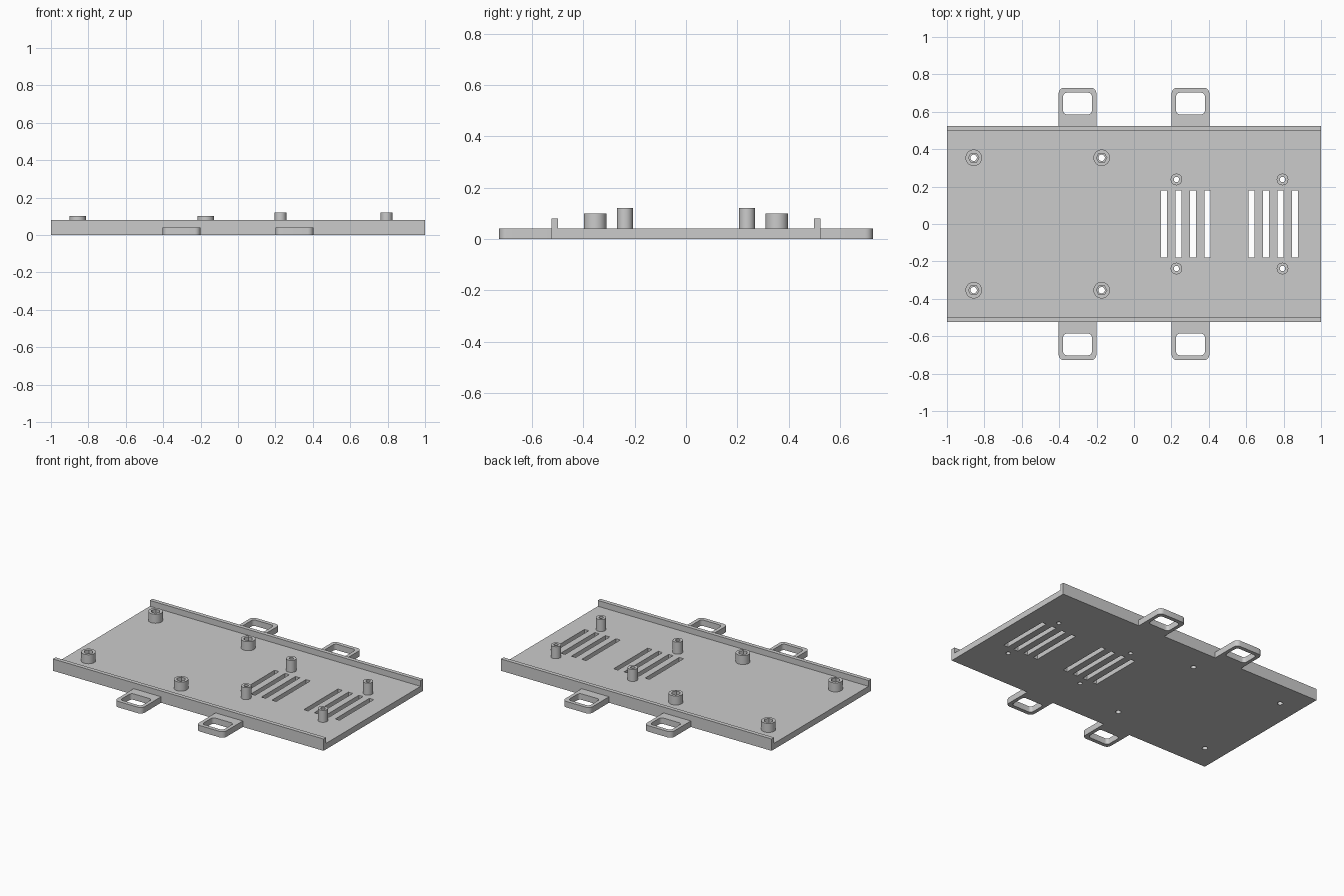
import bpy
from math import cos, sin, pi, radians

cube = bpy.data.objects.get("Cube")
if cube:
    bpy.data.objects.remove(cube, do_unlink=True)

grey = bpy.data.materials.new("plain grey")
grey.use_nodes = True
COLOUR = (0.6, 0.6, 0.6, 1)
grey.diffuse_color = COLOUR
grey.node_tree.nodes["Principled BSDF"].inputs["Base Color"].default_value = COLOUR


def circle(x, y, r, n=40):
    return [(x + r * cos(2 * pi * i / n), y + r * sin(2 * pi * i / n)) for i in range(n)]


def rect(x0, x1, y0, y1):
    return [(x0, y0), (x1, y0), (x1, y1), (x0, y1)]


def rounded(points, radii, steps=6):
    """Round right-angled corners of a counter-clockwise rectangle."""
    out = []
    signs = [(1, 1), (-1, 1), (-1, -1), (1, -1)]
    for k, ((x, y), r, (sx, sy)) in enumerate(zip(points, radii, signs)):
        if r == 0:
            out.append((x, y))
            continue
        for i in range(steps + 1):
            a = pi + k * pi / 2 + i / steps * pi / 2
            out.append((x + sx * r + r * cos(a), y + sy * r + r * sin(a)))
    return out


def slab(name, loops, z0, z1):
    """Extrude an outline, with further loops as holes, from z0 to z1."""
    curve = bpy.data.curves.new(name, "CURVE")
    curve.dimensions = "2D"
    curve.fill_mode = "BOTH"
    curve.extrude = (z1 - z0) / 2
    for loop in loops:
        spline = curve.splines.new("POLY")
        spline.points.add(len(loop) - 1)
        for p, (x, y) in zip(spline.points, loop):
            p.co = (x, y, 0, 1)
        spline.use_cyclic_u = True
    obj = bpy.data.objects.new(name, curve)
    bpy.context.collection.objects.link(obj)
    obj.location.z = (z0 + z1) / 2
    bpy.ops.object.select_all(action="DESELECT")
    obj.select_set(True)
    bpy.context.view_layer.objects.active = obj
    bpy.ops.object.convert(target="MESH")
    obj = bpy.context.object
    obj.data.materials.clear()
    obj.data.materials.append(grey)
    bpy.ops.object.shade_smooth_by_angle(angle=radians(30))
    return obj


T = 0.04          # plate thickness
HALF_Y = 0.525    # plate half depth
large = [(x, s * 0.354) for x in (-0.857, -0.173) for s in (-1, 1)]
small = [(x, s * 0.238) for x in (0.227, 0.794) for s in (-1, 1)]

# Base plate with vent slots and screw holes
holes = [circle(x, y, 0.017) for x, y in large]
holes += [circle(x, y, 0.014) for x, y in small]
for start in (0.16, 0.628):
    for i in range(4):
        x = start + i * 0.0775
        holes.append(rect(x - 0.016, x + 0.016, -0.18, 0.18))
slab("base_plate", [rect(-1, 1, -HALF_Y, HALF_Y)] + holes, 0, T)

# Long edge rails
slab("front_rail", [rect(-1, 1, -HALF_Y, -HALF_Y + 0.027)], T, 0.079)
slab("back_rail", [rect(-1, 1, HALF_Y - 0.027, HALF_Y)], T, 0.079)

# Wide standoffs with a nut pocket
for x, y in large:
    slab("wide_standoff_base", [circle(x, y, 0.044), circle(x, y, 0.017)], T, 0.06)
    slab("wide_standoff_rim", [circle(x, y, 0.044), circle(x, y, 0.028, 6)], 0.06, 0.1)

# Slim standoffs
for x, y in small:
    slab("slim_standoff", [circle(x, y, 0.031), circle(x, y, 0.014)], T, 0.12)

# Strap loops on both long sides
for side, s in (("front", -1), ("back", 1)):
    for hand, cx in (("right", -0.302), ("left", 0.302)):
        outer = rounded(rect(cx - 0.101, cx + 0.101, HALF_Y, 0.728), (0, 0, 0.03, 0.03))
        inner = rounded(rect(cx - 0.077, cx + 0.077, 0.586, 0.702), (0.02,) * 4)
        loops = [[(x, s * y) for x, y in loop] for loop in (outer, inner)]
        slab(f"{side}_{hand}_strap_loop", loops, 0, T)
